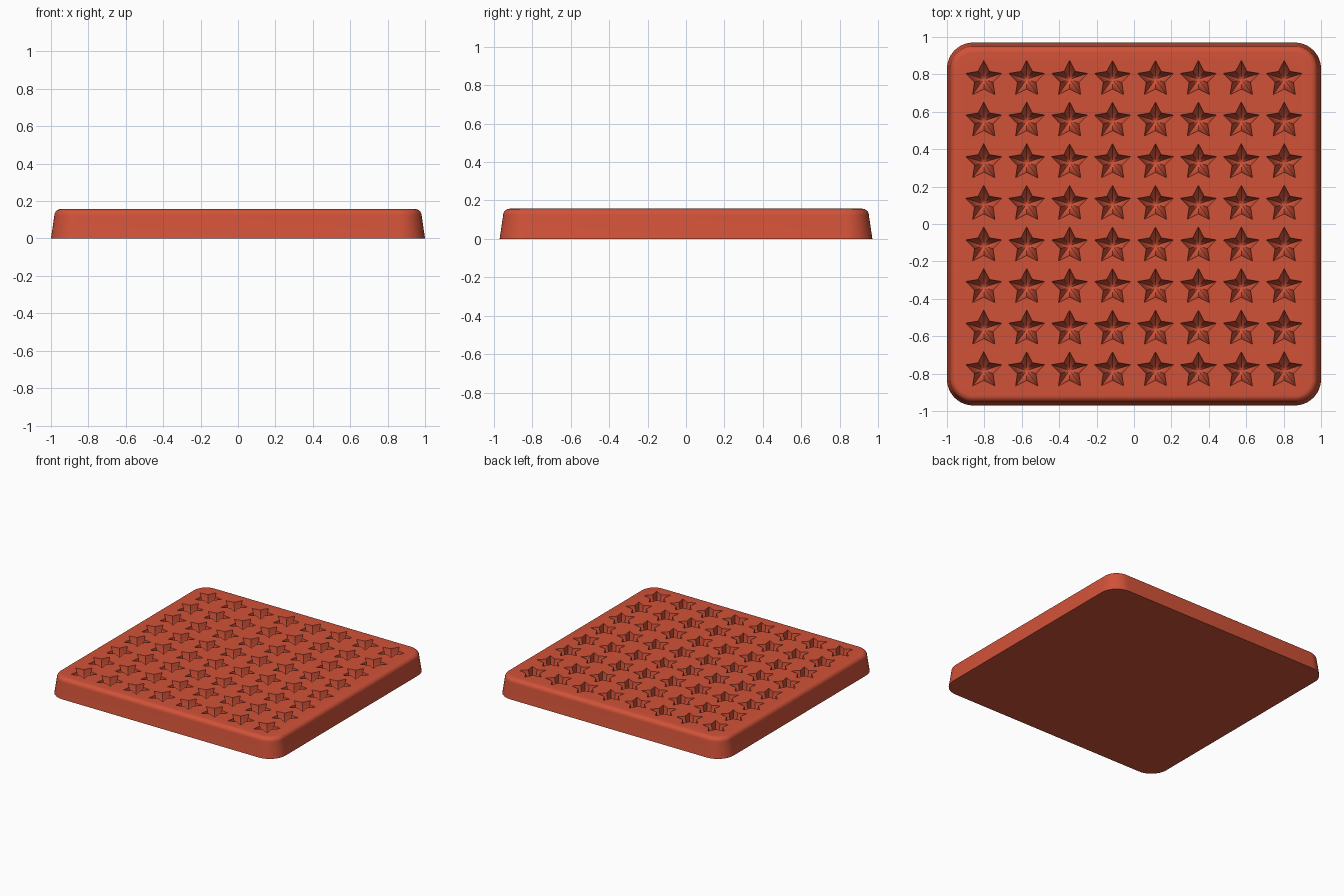
import bpy, bmesh
from math import sin, cos, pi, radians

cube = bpy.data.objects.get("Cube")
if cube:
    bpy.data.objects.remove(cube)

red = bpy.data.materials.new("warm_red")
red.use_nodes = True
red.diffuse_color = (0.64, 0.085, 0.04, 1)
red.node_tree.nodes["Principled BSDF"].inputs["Base Color"].default_value = red.diffuse_color


def loft(bm, rings):
    """Skin a stack of equal-length point rings and cap both ends."""
    loops = [[bm.verts.new(p) for p in ring] for ring in rings]
    for a, b in zip(loops, loops[1:]):
        for i in range(len(a)):
            j = (i + 1) % len(a)
            bm.faces.new((a[i], a[j], b[j], b[i]))
    bm.faces.new(loops[0][::-1])
    bm.faces.new(loops[-1])


def make_object(name, bm):
    bmesh.ops.recalc_face_normals(bm, faces=bm.faces)
    mesh = bpy.data.meshes.new(name)
    bm.to_mesh(mesh)
    bm.free()
    mesh.materials.append(red)
    obj = bpy.data.objects.new(name, mesh)
    bpy.context.collection.objects.link(obj)
    return obj


HX, HY, H = 1.0, 0.97, 0.157
CORNER, FILLET, LEAN = 0.14, 0.035, 0.018


def rounded_rect(inset, z, steps=12):
    r = CORNER - inset
    ring = []
    for q, (sx, sy) in enumerate([(1, 1), (-1, 1), (-1, -1), (1, -1)]):
        for k in range(steps + 1):
            a = (q + k / steps) * pi / 2
            ring.append((sx * (HX - CORNER) + r * cos(a),
                         sy * (HY - CORNER) + r * sin(a), z))
    return ring


# Tray body: leaning walls and a rounded top rim
rings = [rounded_rect(0, 0)]
for k in range(9):
    a = k / 8 * pi / 2
    rings.append(rounded_rect(LEAN + FILLET * (1 - cos(a)), H - FILLET * (1 - sin(a))))
bm = bmesh.new()
loft(bm, rings)
tray = make_object("tray", bm)

# Star pockets: (scale, height) from above the top surface down to the bowl floor
POCKET = [(1.0, H + 0.03), (1.0, H), (0.9, H - 0.03), (0.75, H - 0.06),
          (0.53, H - 0.085), (0.28, H - 0.1), (0.04, H - 0.105)]
OUTER, INNER = 0.101, 0.052


def star(cx, cy, scale, z):
    ring = []
    for i in range(10):
        r = (INNER if i % 2 else OUTER) * scale
        a = pi / 2 + i * pi / 5
        ring.append((cx + r * cos(a), cy + r * sin(a), z))
    return ring


bm = bmesh.new()
for col in range(8):
    for row in range(8):
        cx, cy = (col - 3.5) * 0.2295, (row - 3.5) * 0.2225 - 0.005
        loft(bm, [star(cx, cy, s, z) for s, z in POCKET])
cutter = make_object("pocket_cutter", bm)
cutter.hide_render = True

# Sink the pockets into the tray, then drop the cutter
bpy.context.view_layer.objects.active = tray
tray.select_set(True)
cut = tray.modifiers.new("pockets", "BOOLEAN")
cut.operation = "DIFFERENCE"
cut.solver = "EXACT"
cut.object = cutter
bpy.ops.object.modifier_apply(modifier=cut.name)
bpy.data.objects.remove(cutter)
bpy.ops.object.shade_smooth_by_angle(angle=radians(35))
